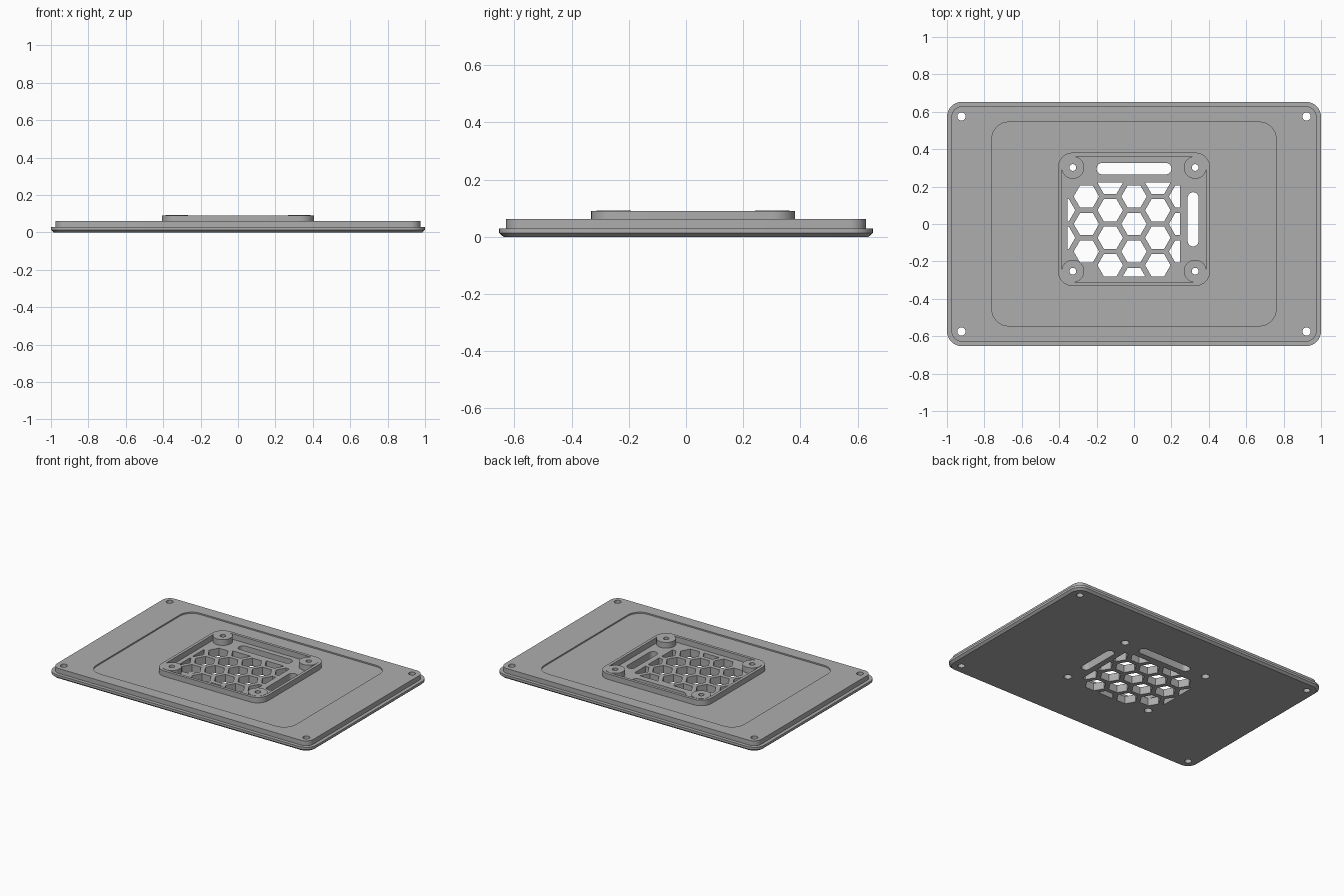
import bpy, bmesh, math
from mathutils import Vector

if "Cube" in bpy.data.objects:
    bpy.data.objects.remove(bpy.data.objects["Cube"])

grey = bpy.data.materials.new("plain_grey")
grey.use_nodes = True
COLOUR = (0.42, 0.42, 0.42, 1)
grey.diffuse_color = COLOUR
grey.node_tree.nodes["Principled BSDF"].inputs["Base Color"].default_value = COLOUR

SEG = 8  # segments per rounded corner


def loft(bm, rings):
    """Closed solid through rounded rectangles (cx, cy, half_x, half_y, radius, z)."""
    loops = []
    for cx, cy, hx, hy, r, z in rings:
        loop = []
        for q, (sx, sy) in enumerate([(1, 1), (-1, 1), (-1, -1), (1, -1)]):
            for i in range(SEG + 1):
                a = (q + i / SEG) * math.pi / 2
                loop.append(bm.verts.new((cx + sx * (hx - r) + r * math.cos(a),
                                          cy + sy * (hy - r) + r * math.sin(a), z)))
        loops.append(loop)
    for low, high in zip(loops, loops[1:]):
        for i in range(len(low)):
            j = (i + 1) % len(low)
            bm.faces.new((low[i], low[j], high[j], high[i]))
    bm.faces.new(loops[0][::-1])
    bm.faces.new(loops[-1])
    bmesh.ops.remove_doubles(bm, verts=bm.verts[:], dist=1e-5)


def cylinder(bm, x, y, steps):
    loft(bm, [(x, y, r, r, r, z) for r, z in steps])


def finish(bm, name):
    bmesh.ops.recalc_face_normals(bm, faces=bm.faces[:])
    mesh = bpy.data.meshes.new(name)
    bm.to_mesh(mesh)
    bm.free()
    mesh.materials.append(grey)
    obj = bpy.data.objects.new(name, mesh)
    bpy.context.collection.objects.link(obj)
    return obj


def cut(obj, cutter):
    mod = obj.modifiers.new("holes", "BOOLEAN")
    mod.operation, mod.solver, mod.object = "DIFFERENCE", "EXACT", cutter
    bpy.context.view_layer.objects.active = obj
    bpy.ops.object.modifier_apply(modifier=mod.name)


def smooth(obj):
    bpy.ops.object.select_all(action="DESELECT")
    obj.select_set(True)
    bpy.context.view_layer.objects.active = obj
    bpy.ops.object.shade_smooth_by_angle(angle=math.radians(30))


def hexagon(bm, x, y, r, bounds):
    """Flat-topped hexagonal prism trimmed to the grille rectangle."""
    x0, x1, y0, y1 = bounds
    part = bmesh.new()
    part.faces.new([part.verts.new((x + r * math.cos(k * math.pi / 3),
                                    y + r * math.sin(k * math.pi / 3), LOW)) for k in range(6)])
    for co, no in [((x0, 0, 0), (-1, 0, 0)), ((x1, 0, 0), (1, 0, 0)),
                   ((0, y0, 0), (0, -1, 0)), ((0, y1, 0), (0, 1, 0))]:
        bmesh.ops.bisect_plane(part, geom=part.verts[:] + part.edges[:] + part.faces[:],
                               plane_co=co, plane_no=no, clear_outer=True)
    for face in part.faces:
        base = [v.co.copy() for v in face.verts]
        low = [bm.verts.new(c) for c in base]
        high = [bm.verts.new(c + Vector((0, 0, HIGH - LOW))) for c in base]
        bm.faces.new(low[::-1])
        bm.faces.new(high)
        for i in range(len(low)):
            j = (i + 1) % len(low)
            bm.faces.new((low[i], low[j], high[j], high[i]))
    part.free()


LOW, HIGH = -0.1, 0.2
FY = 0.025  # the raised frame sits slightly off centre
BOSSES = [(sx * 0.327, FY + sy * 0.277) for sx in (-1, 1) for sy in (-1, 1)]

# Panel: chamfered flange, raised body, shallow recess, frame wall and inner floor
bm = bmesh.new()
loft(bm, [(0, 0, 0.985, 0.638, 0.065, 0),
          (0, 0, 1, 0.653, 0.08, 0.013),
          (0, 0, 1, 0.653, 0.08, 0.029),
          (0, 0, 0.976, 0.629, 0.056, 0.029),
          (0, 0, 0.976, 0.629, 0.056, 0.062),
          (0, 0, 0.76, 0.545, 0.09, 0.062),
          (0, 0, 0.76, 0.545, 0.09, 0.053),
          (0, FY, 0.407, 0.357, 0.08, 0.053),
          (0, FY, 0.407, 0.357, 0.08, 0.091),
          (0, FY, 0.387, 0.337, 0.06, 0.091),
          (0, FY, 0.387, 0.337, 0.06, 0.053)])
panel = finish(bm, "panel")

# Four screw bosses in the frame corners
bm = bmesh.new()
for x, y in BOSSES:
    cylinder(bm, x, y, [(0.0605, 0.001), (0.0605, 0.0925)])
bosses = finish(bm, "screw_bosses")

# Screw holes with a wider entry underneath
bm = bmesh.new()
for x, y in BOSSES:
    cylinder(bm, x, y, [(0.025, LOW), (0.025, 0.035), (0.018, 0.035), (0.018, HIGH)])
screw_cutter = finish(bm, "screw_hole_cutter")

# Panel openings: mounting holes, two slots and the honeycomb grille
bm = bmesh.new()
for sx in (-1, 1):
    for sy in (-1, 1):
        cylinder(bm, sx * 0.923, sy * 0.575, [(0.022, LOW), (0.022, HIGH)])
loft(bm, [(0, 0.296, 0.2, 0.031, 0.031, z) for z in (LOW, HIGH)])
loft(bm, [(0.316, 0.025, 0.029, 0.145, 0.029, z) for z in (LOW, HIGH)])
PITCH = 0.147
for col in range(-3, 3):
    for row in range(-2, 3):
        x = col * PITCH * math.sqrt(3) / 2
        y = row * PITCH + (PITCH / 2 if col % 2 else 0)
        in_corner = abs(x) > 0.2 and abs(y) > 0.18
        if not in_corner and -0.33 < y < 0.25:
            hexagon(bm, x, y, 0.068, (-0.355, 0.247, -0.28, 0.223))
panel_cutter = finish(bm, "opening_cutter")

cut(panel, panel_cutter)
cut(panel, screw_cutter)
cut(bosses, screw_cutter)
for cutter in (panel_cutter, screw_cutter):
    bpy.data.objects.remove(cutter)
for obj in (panel, bosses):
    smooth(obj)
